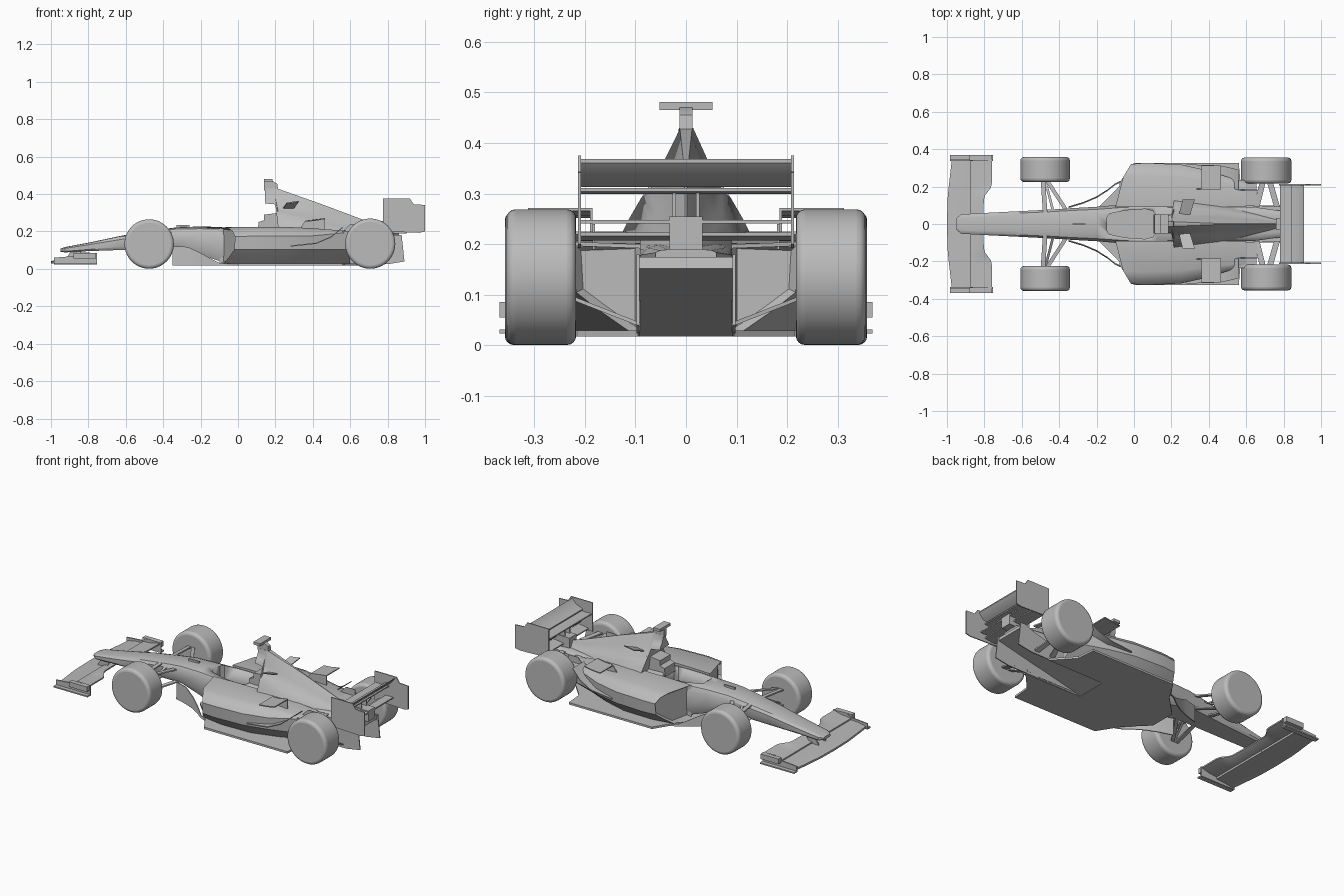
import bpy, bmesh, math

old = bpy.data.objects.get("Cube")
if old:
    bpy.data.objects.remove(old)

grey = bpy.data.materials.new("plain grey")
grey.use_nodes = True
tone = (0.5, 0.5, 0.5, 1)
grey.diffuse_color = tone
grey.node_tree.nodes["Principled BSDF"].inputs["Base Color"].default_value = tone


def finish(name, bm, mirror=False, bevel=0):
    """Turn a bmesh into a named object, optionally mirrored left to right."""
    bmesh.ops.recalc_face_normals(bm, faces=bm.faces)
    mesh = bpy.data.meshes.new(name)
    bm.to_mesh(mesh)
    bm.free()
    mesh.materials.append(grey)
    ob = bpy.data.objects.new(name, mesh)
    bpy.context.collection.objects.link(ob)
    if bevel:
        mod = ob.modifiers.new("rounding", 'BEVEL')
        mod.width, mod.segments, mod.limit_method = bevel, 4, 'ANGLE'
    if mirror:
        mod = ob.modifiers.new("mirror", 'MIRROR')
        mod.use_axis = (False, True, False)
        mod.use_mirror_merge = False
    bpy.ops.object.select_all(action='DESELECT')
    bpy.context.view_layer.objects.active = ob
    ob.select_set(True)
    bpy.ops.object.shade_smooth_by_angle(angle=math.radians(32))
    return ob


def loft(name, rings, mirror=False, recess=None):
    """Skin closed rings of 3D points; recess sinks the two end caps."""
    bm = bmesh.new()
    rows = [[bm.verts.new(p) for p in ring] for ring in rings]
    n = len(rows[0])
    for a, b in zip(rows, rows[1:]):
        for i in range(n):
            j = (i + 1) % n
            bm.faces.new((a[i], a[j], b[j], b[i]))
    caps = [bm.faces.new(rows[0]), bm.faces.new(rows[-1])]
    bmesh.ops.recalc_face_normals(bm, faces=bm.faces)
    if recess:
        bmesh.ops.inset_individual(bm, faces=caps, thickness=recess, depth=0)
        for cap, way in zip(caps, (1, -1)):
            bmesh.ops.translate(bm, verts=cap.verts, vec=(way * 0.02, 0, 0))
    return finish(name, bm, mirror)


def full(x, half):
    """Complete a half cross-section running from top centre to bottom centre."""
    return [(x, y, z) for y, z in half] + [(x, -y, z) for y, z in half[-2:0:-1]]


def side_plate(name, pts, y0, y1, mirror=True):
    return loft(name, [[(x, y, z) for x, z in pts] for y in (y0, y1)], mirror)


def flat_plate(name, pts, z0, z1, mirror=True):
    return loft(name, [[(x, y, z) for x, y in pts] for z in (z0, z1)], mirror)


def box(name, x0, x1, y0, y1, z0, z1, mirror=True):
    return flat_plate(name, [(x0, y0), (x1, y0), (x1, y1), (x0, y1)], z0, z1, mirror)


def blade(name, stations, thick=0.006, mirror=True):
    """Thin wing skin; each station is a list of points from edge to edge."""
    rings = []
    for pts in stations:
        under = [(x, y, z - thick) for x, y, z in reversed(pts)]
        rings.append(pts + under)
    return loft(name, rings, mirror)


def arm(name, a, b, chord=0.012):
    """Flat suspension link between two points."""
    blade(name, [[(x - chord, y, z), (x + chord, y, z)] for x, y, z in (a, b)], 0.008)


def wheel(name, x, y0, y1, radius):
    bm = bmesh.new()
    bmesh.ops.create_cone(bm, segments=56, cap_ends=True, radius1=radius,
                          radius2=radius, depth=y1 - y0)
    for v in bm.verts:
        v.co = (x + v.co.x, (y0 + y1) / 2 + v.co.z, radius + 0.001 + v.co.y)
    finish(name, bm, True, 0.018)


wheel("front_wheels", -0.475, 0.225, 0.358, 0.132)
wheel("rear_wheels", 0.707, 0.217, 0.355, 0.134)

# Nose, tub and gearbox in one tapering body
body = []
for x, w, zt, zb in [(-0.95, .03, .108, .092), (-0.925, .052, .117, .088),
                     (-0.8, .059, .14, .095), (-0.6, .069, .182, .102),
                     (-0.45, .077, .206, .108), (-0.33, .085, .222, .112),
                     (-0.2, .092, .227, .075), (-0.05, .105, .228, .025),
                     (0.12, .108, .226, .025), (0.3, .1, .22, .045),
                     (0.65, .09, .2, .115), (0.86, .06, .19, .165)]:
    h = zt - zb
    body.append(full(x, [(0, zt), (.6 * w, zt - .02 * h), (.85 * w, zt - .08 * h),
                         (w, zt - .25 * h), (w, zb + .2 * h), (.85 * w, zb), (0, zb)]))
tub = loft("nose_and_tub", body)

# Cockpit opening
outline = [(-.145, .035), (-.13, .055), (-.05, .072), (.06, .08), (.1, .07), (.115, .05)]
outline += [(x, -y) for x, y in reversed(outline)]
cutter = flat_plate("cockpit_cutter", outline, 0.13, 0.3, False)
cutter.hide_render = True
cutter.hide_set(True)
cut = tub.modifiers.new("cockpit", 'BOOLEAN')
cut.operation, cut.object, cut.solver = 'DIFFERENCE', cutter, 'EXACT'

# Engine cover with overhanging air intake and a sharp spine
cover = []
for x, spine, w, zt, zb in [(.145, .014, .045, .43, .35), (.2, .014, .05, .43, .345),
                            (.215, .012, .13, .428, .215), (.45, .003, .105, .345, .195),
                            (.66, .002, .06, .266, .18), (.78, .002, .025, .225, .18)]:
    h = zt - zb
    cover.append(full(x, [(0, zt), (spine, zt), (.36 * w, zt - .33 * h), (.55 * w, zt - .58 * h),
                          (.68 * w, zt - .64 * h), (.88 * w, zt - .85 * h), (w, zb), (0, zb)]))
loft("engine_cover", cover)
side_plate("headrest", [(.105, .2), (.11, .25), (.14, .26), (.14, .29), (.22, .3), (.22, .2)],
           -.05, .05, False)
side_plate("camera_stem", [(.14, .42), (.14, .47), (.185, .47), (.21, .455), (.215, .42)],
           -.013, .013, False)
box("camera_bar", .14, .185, -.052, .052, .465, .481, False)
box("nose_antenna", -.33, -.26, -.004, .004, .215, .235, False)

# Undercut sidepods with raked inlets and sunken outlets
pods = []
for x, yo, zt, tuck, soft, skew in [(-.1, .32, .222, .1, 1, .6), (.06, .327, .225, .085, 1, 0),
                                    (.25, .318, .225, .08, 1, 0), (.4, .285, .217, .09, .8, 0),
                                    (.52, .245, .208, .1, .4, 0), (.6, .222, .202, .11, .1, 0)]:
    half = [(.09, zt), (yo - .07 * soft, zt), (yo - .025 * soft, zt - .02 * soft),
            (yo, zt - .05 * soft), (yo - .05 * tuck, .105),
            (yo - .45 * tuck, .07), (yo - tuck, .028), (.09, .028)]
    pods.append([(x + skew * max(0, y - .18), y, z) for y, z in half])
loft("sidepods", pods, True, 0.015)

# Floor, central diffuser ramp and its fences
flat_plate("floor", [(-.2, 0), (-.2, .08), (-.08, .2), (0, .327), (.56, .327), (.57, .215),
                     (.68, .095), (.3, .095), (.3, 0)], .018, .03)
side_plate("diffuser_ramp", [(.3, .02), (.87, .152), (.865, .175), (.3, .045)],
           -.095, .095, False)
side_plate("diffuser_fence", [(.3, .018), (.8, .025), (.89, .04), (.875, .18), (.84, .18),
                              (.75, .14), (.3, .04)], .092, .098)

# Curved turning vanes ahead of the sidepods
vane = []
for x, y, z in [(-.35, .088, .12), (-.27, .112, .118), (-.2, .142, .085),
                (-.14, .18, .052), (-.1, .212, .032), (-.06, .23, .026)]:
    vane.append([(x, y, .018), (x, y + .006, .018), (x, y + .003, z), (x, y - .003, z)])
loft("turning_vanes", vane, True)

# Winglets around the engine cover and sidepods
blade("cover_winglets", [[(.24, .05, .325), (.3, .05, .33)], [(.26, .13, .355), (.325, .13, .364)]])
blade("sidepod_winglets", [[(.36, y, .258), (.41, y, .262), (.465, y, .272)] for y in (.185, .312)])
side_plate("winglet_supports", [(.32, .2), (.36, .258), (.465, .272), (.465, .19)], .185, .19)
blade("wheel_flicks", [[(.28, .25, .125), (.28, .318, .125)], [(.42, .22, .14), (.42, .315, .14)],
                       [(.5, .2, .175), (.5, .305, .175)], [(.56, .18, .225), (.56, .29, .225)]])
box("rear_deflectors", .56, .655, .1, .235, .195, .202)
side_plate("deflector_sides", [(.55, .19), (.66, .19), (.66, .24), (.6, .24)], .18, .185)

# Front wing: main plane, flap, end plates and hangers
main, flap = [], []
for y, le, te in [(0, -1, -.805), (.13, -.997, -.803), (.155, -.995, -.795), (.175, -.993, -.78),
                  (.195, -.991, -.765), (.22, -.988, -.76), (.338, -.975, -.76)]:
    main.append([(le, y, .042), (le + .05, y, .052), (-.86, y, .056)])
    flap.append([(-.875, y, .064), ((te - .86) / 2, y, .07), (te, y, .084)])
blade("front_wing", main, .012)
blade("front_flap", flap, .008)
side_plate("front_end_plates", [(-.985, .025), (-.755, .025), (-.755, .085), (-.84, .088),
                                (-.88, .068), (-.985, .06)], .336, .344)
box("end_plate_feet", -.985, -.755, .34, .368, .024, .032)
box("end_plate_ledges", -.88, -.76, .34, .368, .055, .086)
side_plate("wing_hangers", [(-.92, .05), (-.86, .05), (-.83, .105), (-.89, .105)], .03, .038)

# Rear wing, lower beams and rear crash box
side_plate("rear_end_plates", [(.775, .2), (.775, .375), (.92, .375), (.94, .345), (1, .342),
                               (1, .2), (.97, .193)], .207, .213)
blade("rear_wing", [[(.78, y, .308), (.83, y, .306), (.87, y, .311)] for y in (-.21, .21)],
      .007, False)
blade("rear_flap", [[(.84, y, .32), (.885, y, .338), (.91, y, .368)] for y in (-.21, .21)],
      .007, False)
box("upper_beam", .85, .9, -.21, .21, .241, .248, False)
blade("lower_beam", [[(.8, y, .214), (.87, y, .223)] for y in (-.21, .21)], .007, False)
box("crash_box", .76, .9, -.033, .033, .19, .255, False)
side_plate("rear_wing_posts", [(.79, .19), (.85, .19), (.85, .306), (.8, .306)], .02, .027)

# Suspension arms
for level, inner, outer in [("upper", .195, .18), ("lower", .12, .085)]:
    arm(f"front_{level}_leading_arm", (-.475, .06, inner), (-.487, .24, outer))
    arm(f"front_{level}_trailing_arm", (-.36, .07, inner), (-.47, .24, outer))
for level, inner, outer in [("upper", .2, .205), ("lower", .045, .1)]:
    arm(f"rear_{level}_leading_arm", (.655, .09, inner), (.69, .23, outer), .016)
    arm(f"rear_{level}_trailing_arm", (.765, .09, inner), (.725, .23, outer), .016)
arm("front_push_rod", (-.43, .06, .195), (-.475, .235, .09), .007)
